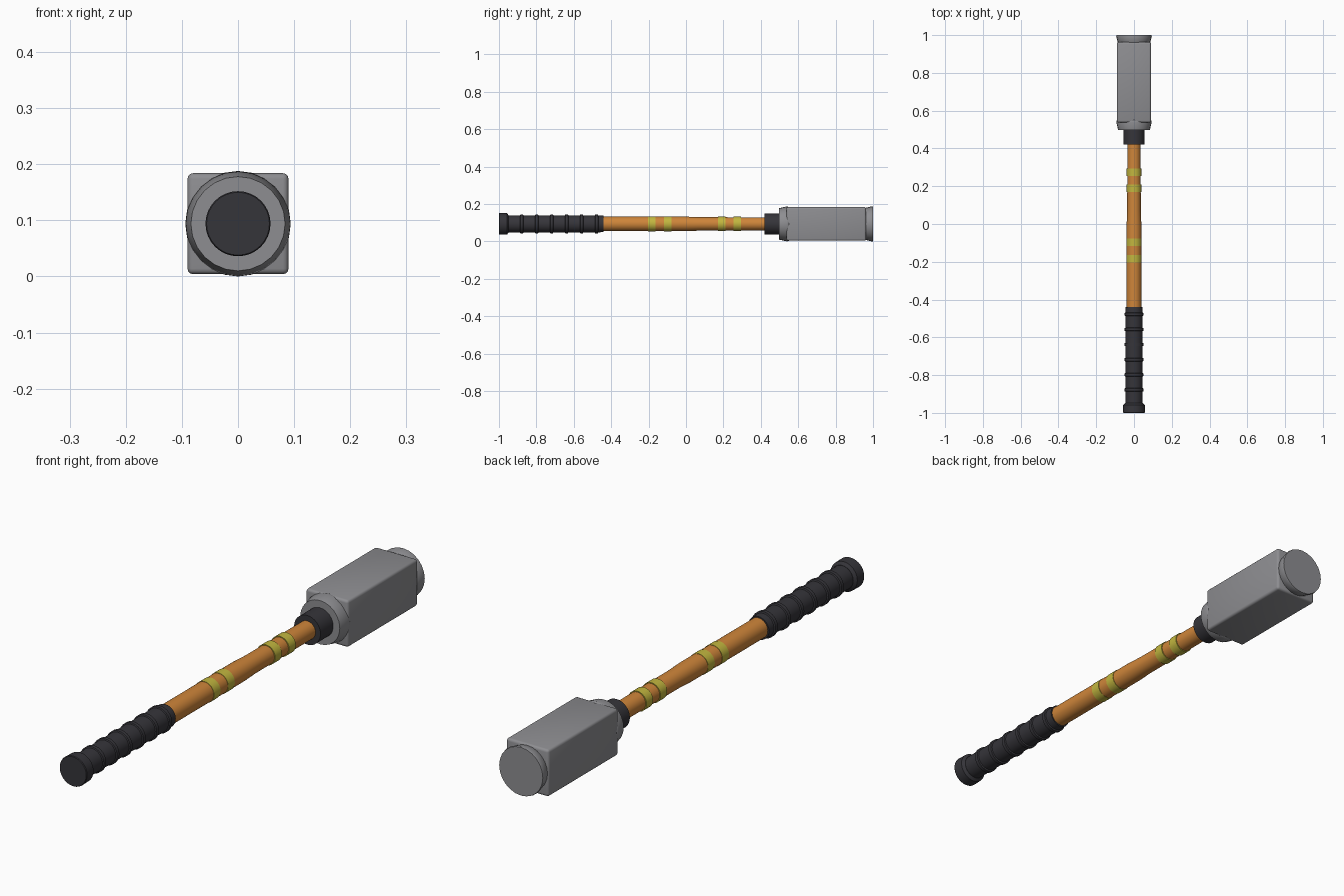
import bpy, bmesh, math

if "Cube" in bpy.data.objects:
    bpy.data.objects.remove(bpy.data.objects["Cube"])

AXIS_Z = 0.094  # height of the tool's long axis


def material(name, rgb):
    m = bpy.data.materials.new(name)
    m.diffuse_color = (*rgb, 1)
    m.use_nodes = True
    m.node_tree.nodes["Principled BSDF"].inputs["Base Color"].default_value = m.diffuse_color
    return m


STEEL = material("grey metal", (0.27, 0.27, 0.285))
RUBBER = material("black rubber", (0.036, 0.035, 0.042))
WOOD = material("orange wood", (0.62, 0.235, 0.042))
YELLOW = material("yellow band", (0.54, 0.47, 0.05))


def finish(name, bm, mat):
    bmesh.ops.recalc_face_normals(bm, faces=bm.faces)
    mesh = bpy.data.meshes.new(name)
    bm.to_mesh(mesh)
    bm.free()
    mesh.materials.append(mat)
    obj = bpy.data.objects.new(name, mesh)
    bpy.context.collection.objects.link(obj)
    bpy.ops.object.select_all(action='DESELECT')
    obj.select_set(True)
    bpy.context.view_layer.objects.active = obj
    bpy.ops.object.shade_smooth_by_angle(angle=math.radians(30))
    return obj


def lathe(name, profile, mat, sides=32):
    """Capped solid of revolution about the long axis; profile is (y, radius)."""
    bm = bmesh.new()
    rings = []
    for y, r in profile:
        rings.append([bm.verts.new((r * math.sin(2 * math.pi * i / sides), y,
                                    AXIS_Z + r * math.cos(2 * math.pi * i / sides)))
                      for i in range(sides)])
    for a, b in zip(rings, rings[1:]):
        for i in range(sides):
            j = (i + 1) % sides
            bm.faces.new((a[i], a[j], b[j], b[i]))
    bm.faces.new(rings[0])
    bm.faces.new(rings[-1])
    return finish(name, bm, mat)


# Wooden shaft, slimmer toward the head
lathe("shaft", [(-0.46, 0.039), (0.0, 0.039), (0.07, 0.036), (0.44, 0.035)], WOOD)

# Paired yellow bands
for i, y in enumerate((-0.183, -0.097, 0.19, 0.275)):
    r = 0.0405 if y < 0 else 0.039
    lathe(f"band_{i + 1}", [(y - 0.02, r), (y + 0.02, r)], YELLOW)

# Rubber grip with raised ribs
grip = [(-0.97, 0.045)]
for i in range(6):
    y = -0.878 + i * 0.08
    grip += [(y - 0.009, 0.046), (y - 0.007, 0.0505), (y + 0.007, 0.0505), (y + 0.009, 0.045)]
grip.append((-0.44, 0.044))
lathe("grip", grip, RUBBER)
lathe("pommel", [(-1.0, 0.056), (-0.997, 0.058), (-0.957, 0.057), (-0.948, 0.046)], RUBBER)

# Rubber collar joining shaft and head
lathe("collar", [(0.42, 0.056), (0.51, 0.056)], RUBBER)

# Square head block with rounded edges
bm = bmesh.new()
bmesh.ops.create_cube(bm, size=1)
for v in bm.verts:
    v.co = (v.co.x * 0.18, 0.75 + v.co.y * 0.425, AXIS_Z + v.co.z * 0.18)
bmesh.ops.bevel(bm, geom=bm.edges[:], offset=0.01, segments=3, profile=0.5, affect='EDGES')
finish("head_block", bm, STEEL)

# Flared round caps at both ends of the head
lathe("front_cap", [(0.497, 0.084), (0.54, 0.0935), (0.55, 0.0905), (0.56, 0.08)], STEEL, 24)
lathe("striking_face", [(0.95, 0.08), (0.962, 0.086), (0.994, 0.094), (1.0, 0.0925)], STEEL, 24)
